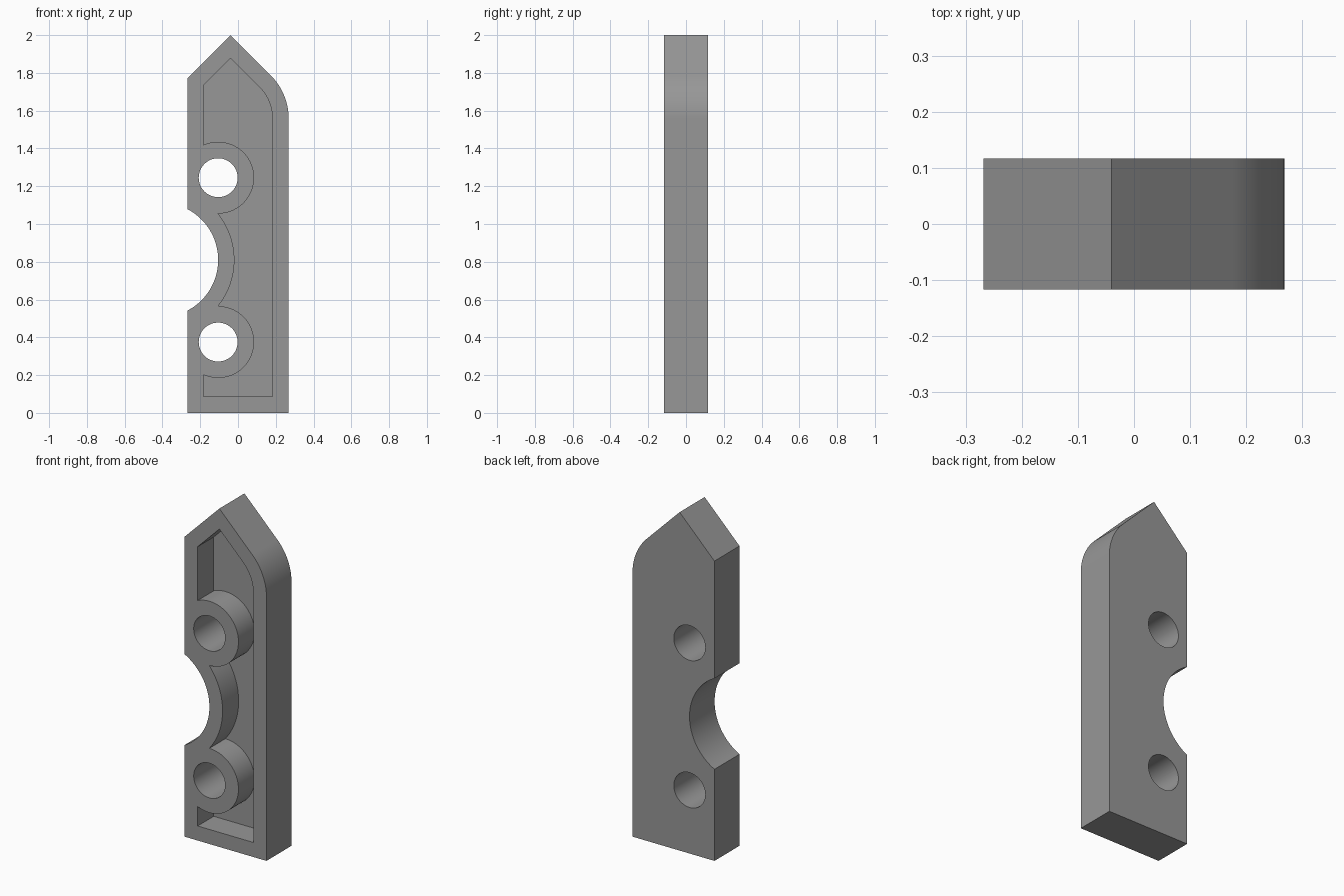
import bpy, bmesh
from math import sin, cos, acos, asin, atan2, hypot, pi, sqrt

if "Cube" in bpy.data.objects:
    bpy.data.objects.remove(bpy.data.objects["Cube"])

HALF_W, HALF_D, WALL = 0.268, 0.117, 0.086
TIP_X, HEIGHT = -0.04, 2.0
SHOULDER_R = 0.32
NOTCH = (-0.408, 0.81, 0.303)            # x, z, radius
HOLE_X, HOLE_R, BOSS_R = -0.105, 0.103, 0.19
HOLES_Z = (0.375, 1.245)
POCKET_FLOOR = 0.033


def arc(cx, cz, r, a0, a1, n=24):
    return [(cx + r * cos(a0 + (a1 - a0) * i / n),
             cz + r * sin(a0 + (a1 - a0) * i / n)) for i in range(n + 1)]


def prism(name, outline, y0, y1):
    """Extrude an x-z outline from y0 to y1."""
    bm = bmesh.new()
    face = bm.faces.new([bm.verts.new((x, y0, z)) for x, z in outline])
    ext = bmesh.ops.extrude_face_region(bm, geom=[face])
    verts = [v for v in ext["geom"] if isinstance(v, bmesh.types.BMVert)]
    bmesh.ops.translate(bm, verts=verts, vec=(0, y1 - y0, 0))
    bmesh.ops.recalc_face_normals(bm, faces=bm.faces)
    mesh = bpy.data.meshes.new(name)
    bm.to_mesh(mesh)
    bm.free()
    obj = bpy.data.objects.new(name, mesh)
    bpy.context.collection.objects.link(obj)
    return obj


# Outer body: pointed top, rounded right shoulder, round notch on the left
sx = HALF_W - SHOULDER_R
sz = HEIGHT + TIP_X - sx - SHOULDER_R * sqrt(2)
left_z = HEIGHT - (TIP_X + HALF_W)
nx, nz, nr = NOTCH
na = acos((-HALF_W - nx) / nr)
outline = [(-HALF_W, 0), (HALF_W, 0)]
outline += arc(sx, sz, SHOULDER_R, 0, pi / 4)
outline += [(TIP_X, HEIGHT), (-HALF_W, left_z)]
outline += arc(nx, nz, nr, na, -na, 40)
body = prism("plate_body", outline, -HALF_D, HALF_D)

# Pocket: inset outline running around both bosses and the notch rim
rim_r = nr + WALL
in_x = HALF_W - WALL
in_tip = HEIGHT - WALL * sqrt(2)
dx, dz = HOLE_X - nx, HOLES_Z[1] - nz
d = hypot(dx, dz)
boss_a = atan2(-dz, -dx) + acos((d * d + BOSS_R**2 - rim_r**2) / (2 * d * BOSS_R))
rim_a = atan2(dz, dx) - acos((d * d + rim_r**2 - BOSS_R**2) / (2 * d * rim_r))
top_a = acos((-in_x - HOLE_X) / BOSS_R)
pocket = [(-in_x, WALL), (in_x, WALL)]
pocket += arc(sx, sz, SHOULDER_R - WALL, 0, pi / 4)
pocket += [(TIP_X, in_tip), (-in_x, in_tip - (TIP_X + in_x))]
pocket += arc(HOLE_X, HOLES_Z[1], BOSS_R, top_a, boss_a, 40)
pocket += arc(nx, nz, rim_r, rim_a, -rim_a, 32)[1:-1]
pocket += arc(HOLE_X, HOLES_Z[0], BOSS_R, -boss_a, -top_a, 40)
cutters = [prism("pocket_cutter", pocket, -HALF_D - 0.1, POCKET_FLOOR)]

# Through holes in the bosses
for z in HOLES_Z:
    ring = arc(HOLE_X, z, HOLE_R, 0, 2 * pi, 48)[:-1]
    cutters.append(prism("hole_cutter", ring, -HALF_D - 0.1, HALF_D + 0.1))

# Cut the body, then remove the cutters
bpy.context.view_layer.objects.active = body
body.select_set(True)
for cutter in cutters:
    cutter.hide_render = True
    mod = body.modifiers.new("cut", "BOOLEAN")
    mod.operation, mod.solver, mod.object = "DIFFERENCE", "EXACT", cutter
    bpy.ops.object.modifier_apply(modifier=mod.name)
    bpy.data.objects.remove(cutter)

# Single grey finish, smooth curves with crisp edges
grey = bpy.data.materials.new("mid_grey")
grey.diffuse_color = (0.31, 0.31, 0.31, 1)
grey.use_nodes = True
grey.node_tree.nodes["Principled BSDF"].inputs["Base Color"].default_value = grey.diffuse_color
body.data.materials.clear()
body.data.materials.append(grey)
bpy.ops.object.shade_smooth_by_angle(angle=pi / 6)
